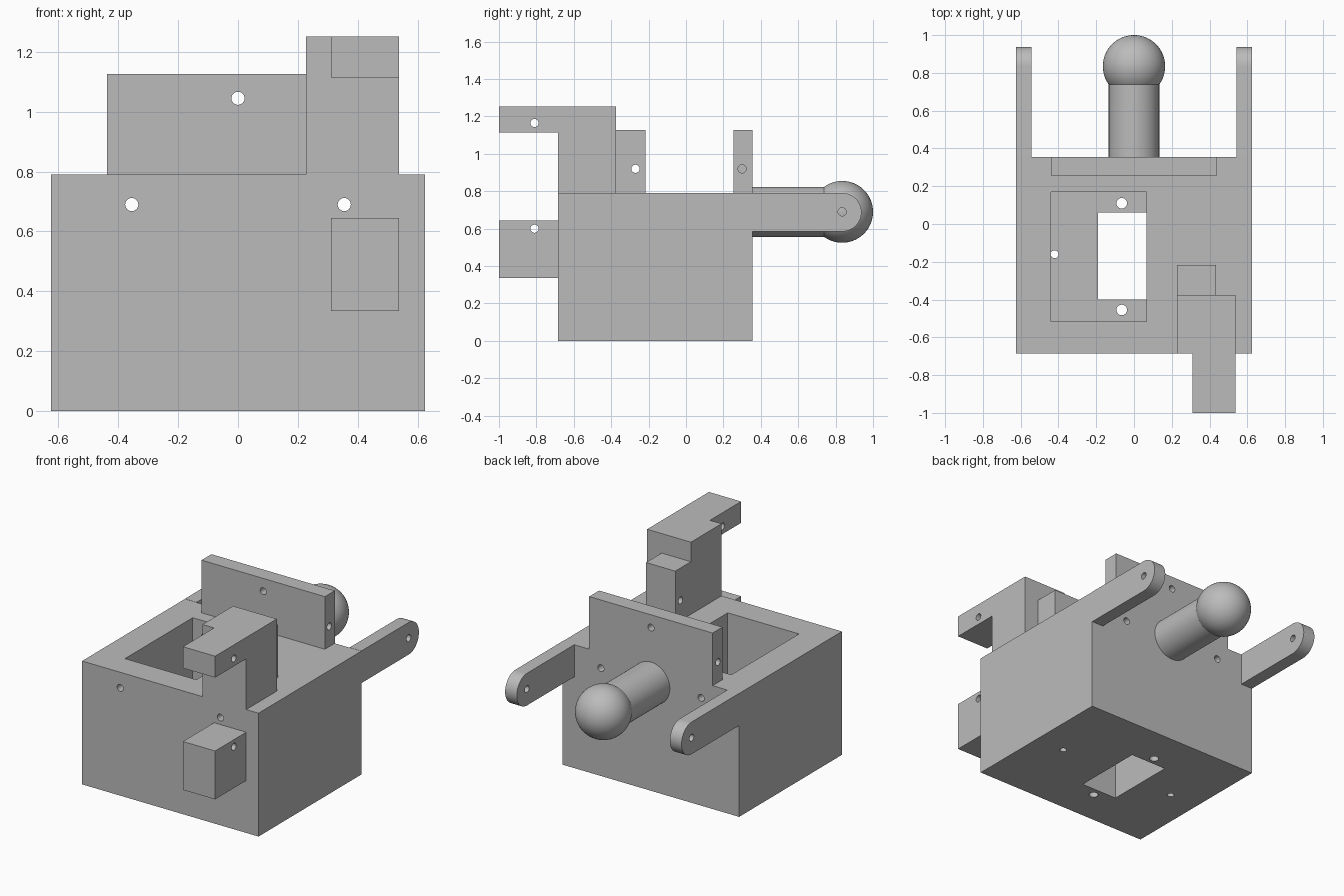
import bpy
import bmesh
import math
from mathutils import Matrix, Vector

if "Cube" in bpy.data.objects:
    bpy.data.objects.remove(bpy.data.objects["Cube"])

grey = bpy.data.materials.new("plain_grey")
grey.diffuse_color = (0.5, 0.5, 0.5, 1)
grey.use_nodes = True
grey.node_tree.nodes["Principled BSDF"].inputs["Base Color"].default_value = grey.diffuse_color


def make_object(name, bm):
    bmesh.ops.recalc_face_normals(bm, faces=bm.faces)
    mesh = bpy.data.meshes.new(name)
    bm.to_mesh(mesh)
    bm.free()
    mesh.materials.append(grey)
    ob = bpy.data.objects.new(name, mesh)
    bpy.context.collection.objects.link(ob)
    return ob


def box(name, x, y, z):
    """Box from (min, max) ranges."""
    bm = bmesh.new()
    bmesh.ops.create_cube(bm, size=1)
    for v in bm.verts:
        v.co = Vector([r[0] if c < 0 else r[1] for c, r in zip(v.co, (x, y, z))])
    return make_object(name, bm)


def cylinder(name, centre, radius, length, axis, segments=32):
    bm = bmesh.new()
    turn = {'X': Matrix.Rotation(math.pi / 2, 4, 'Y'),
            'Y': Matrix.Rotation(math.pi / 2, 4, 'X'),
            'Z': Matrix.Identity(4)}[axis]
    bmesh.ops.create_cone(bm, cap_ends=True, segments=segments, radius1=radius,
                          radius2=radius, depth=length,
                          matrix=Matrix.Translation(centre) @ turn)
    return make_object(name, bm)


def cut(ob, *cutters):
    """Subtract the cutters, bake the result and remove the cutters."""
    for c in cutters:
        mod = ob.modifiers.new("cut", 'BOOLEAN')
        mod.operation, mod.solver, mod.object = 'DIFFERENCE', 'EXACT', c
    dg = bpy.context.evaluated_depsgraph_get()
    mesh = bpy.data.meshes.new_from_object(ob.evaluated_get(dg))
    ob.modifiers.clear()
    ob.data = mesh
    for c in cutters:
        bpy.data.objects.remove(c)


def hole(centre, axis, length=0.6, radius=0.022):
    return cylinder("hole_cutter", centre, radius, length, axis, 24)


# Main housing with stepped pocket, screw holes and blind hole underneath
body = box("housing", (-0.625, 0.625), (-0.685, 0.355), (0, 0.79))
cut(body,
    box("pocket_cutter", (-0.44, 0.065), (-0.515, 0.17), (0.32, 0.9)),
    box("window_cutter", (-0.19, 0.065), (-0.40, 0.06), (-0.1, 0.5)),
    hole((-0.355, -0.165, 0.69), 'Y', 1.4),
    hole((0.355, -0.165, 0.69), 'Y', 1.4),
    hole((-0.065, 0.11, 0.2), 'Z', radius=0.028),
    hole((-0.065, -0.455, 0.2), 'Z', radius=0.028),
    hole((-0.42, -0.16, 0.2), 'Z', radius=0.021),
    hole((0.42, -0.16, 0.0), 'Z', radius=0.021))

# Upright back plate
plate = box("back_plate", (-0.437, 0.437), (0.255, 0.355), (0.79, 1.127))
cut(plate, hole((0, 0.3, 1.045), 'Y'),
    hole((-0.437, 0.30, 0.92), 'X', 0.3), hole((0.437, 0.30, 0.92), 'X', 0.3))

# Upper bracket: post, forward finger and rear step
box("bracket_post", (0.228, 0.538), (-0.685, -0.375), (0.79, 1.252))
finger = box("bracket_finger", (0.31, 0.538), (-1, -0.685), (1.115, 1.252))
cut(finger, hole((0.42, -0.81, 1.165), 'X'))
step = box("bracket_step", (0.228, 0.435), (-0.375, -0.217), (0.79, 1.127))
cut(step, hole((0.33, -0.27, 0.92), 'X'))

# Lower block on the front face
block = box("front_block", (0.31, 0.538), (-1, -0.685), (0.335, 0.645))
cut(block, hole((0.42, -0.81, 0.60), 'X'))

# Pair of round-ended rear arms
for side, name in ((-1, "left_arm"), (1, "right_arm")):
    r, yc, zc = 0.103, 0.835, 0.688
    profile = [(0.355, zc - r)]
    profile += [(yc + r * math.cos(a), zc + r * math.sin(a))
                for a in (math.radians(-90 + 180 * i / 24) for i in range(25))]
    profile.append((0.355, zc + r))
    bm = bmesh.new()
    face = bm.faces.new([bm.verts.new((side * 0.625, y, z)) for y, z in profile])
    ext = bmesh.ops.extrude_face_region(bm, geom=[face])
    bmesh.ops.translate(bm, vec=(-side * 0.083, 0, 0),
                        verts=[g for g in ext["geom"] if isinstance(g, bmesh.types.BMVert)])
    arm = make_object(name, bm)
    cut(arm, hole((side * 0.58, yc, 0.69), 'X', 0.3))

# Rear shaft and ball
cylinder("ball_shaft", (0, 0.575, 0.69), 0.134, 0.44, 'Y', 64)
bm = bmesh.new()
bmesh.ops.create_uvsphere(bm, u_segments=64, v_segments=32, radius=0.165,
                          matrix=Matrix.Translation((0, 0.835, 0.69)))
make_object("ball", bm)

# Smooth round surfaces, keep edges sharp
bpy.ops.object.select_all(action='SELECT')
bpy.context.view_layer.objects.active = body
bpy.ops.object.shade_smooth_by_angle(angle=math.radians(30))
